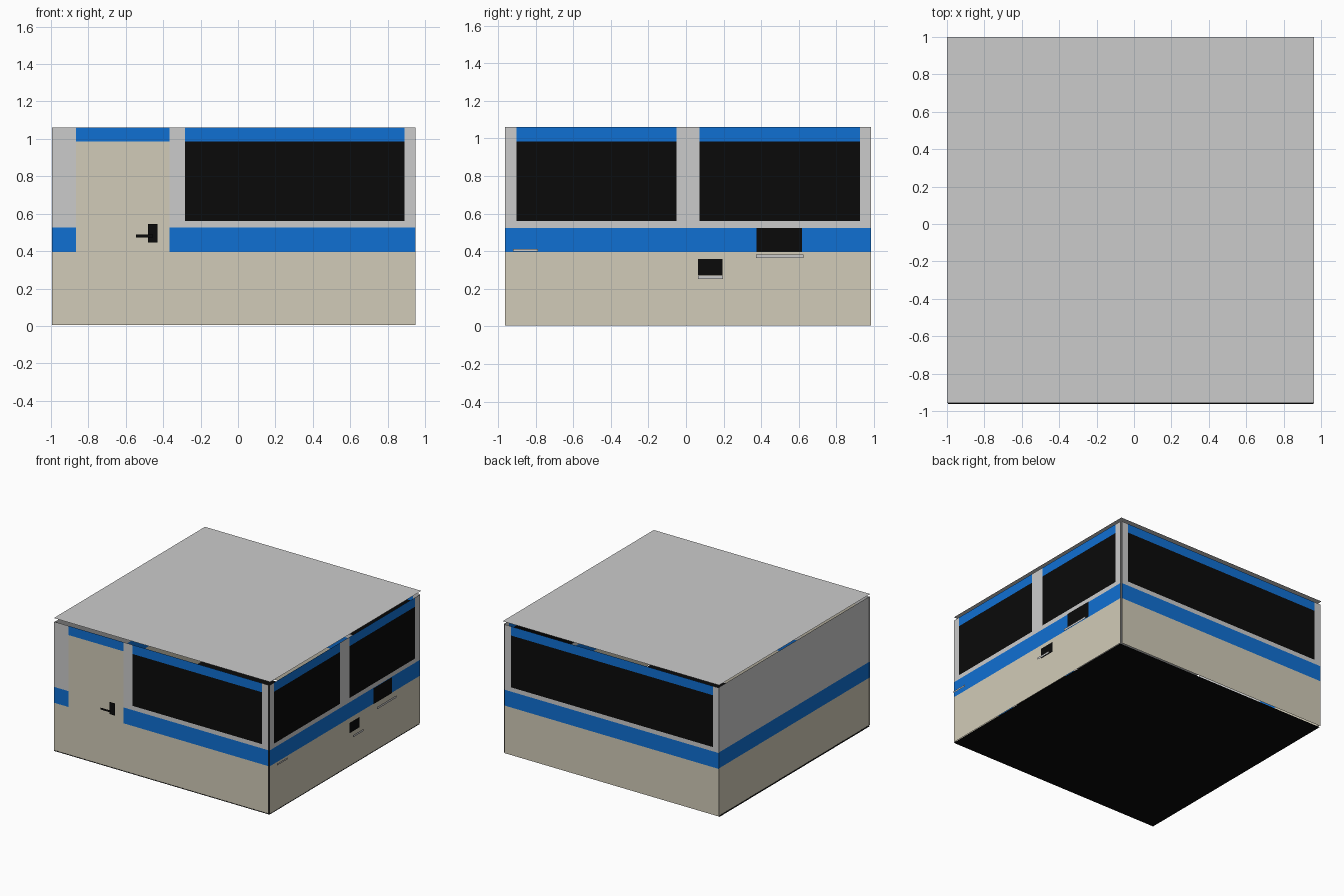
import bpy

if "Cube" in bpy.data.objects:
    bpy.data.objects.remove(bpy.data.objects["Cube"])


def material(name, colour):
    m = bpy.data.materials.new(name)
    m.diffuse_color = (*colour, 1)
    m.use_nodes = True
    m.node_tree.nodes["Principled BSDF"].inputs["Base Color"].default_value = m.diffuse_color
    return m


BEIGE = material("beige", (0.64, 0.60, 0.48))
BLUE = material("blue", (0.005, 0.16, 0.65))
BLACK = material("black", (0.003, 0.003, 0.003))
GREY = None


def quad(name, corners, mat=None):
    mesh = bpy.data.meshes.new(name)
    mesh.from_pydata(corners, [], [(0, 1, 2, 3)])
    ob = bpy.data.objects.new(name, mesh)
    bpy.context.collection.objects.link(ob)
    if mat:
        mesh.materials.append(mat)
    return ob


# Position of each wall sheet: axis across it, its offset, and winding direction
SIDES = {"front": ("x", -0.963, 1), "back": ("x", 0.993, -1),
         "right": ("y", 0.96, 1), "left": ("y", -0.988, -1)}


def panel(side, part, u0, u1, z0, z1, mat=None, out=0.0):
    """Flat sheet on one side of the building, facing outward."""
    axis, d, turn = SIDES[side]
    d += out if d > 0 else -out
    pts = [(u0, z0), (u1, z0), (u1, z1), (u0, z1)][::turn]
    co = [(u, d, z) if axis == "x" else (d, u, z) for u, z in pts]
    return quad(f"{side}_{part}", co, mat)


X0, X1 = -0.995, 0.95
Y0, Y1 = -0.963, 0.984
BAND0, BAND1, SILL, HEAD, TOP = 0.395, 0.525, 0.56, 0.985, 1.06


def strips(side, u0, u1):
    """Blue belt and grey sill running along a wall."""
    panel(side, "belt", u0, u1, BAND0, BAND1, BLUE)
    panel(side, "sill", u0, u1, BAND1, SILL, GREY)


def window(side, u0, u1):
    """Dark glass with a blue strip above it."""
    panel(side, "glass", u0, u1, SILL, HEAD, BLACK)
    panel(side, "fascia", u0, u1, HEAD, TOP, BLUE)


def pillars(side, *spans):
    for u0, u1 in spans:
        panel(side, "pillar", u0, u1, SILL, TOP, GREY)


# Lower walls
for side, a, b in (("front", X0, X1), ("back", X0, X1),
                   ("right", Y0, Y1), ("left", Y0, Y1)):
    panel(side, "lower_wall", a, b, 0.005, BAND0, BEIGE)

# Front: door, window and pillars
D0, D1 = -0.865, -0.365
panel("front", "door", D0, D1, BAND0, HEAD, BEIGE)
panel("front", "door_fascia", D0, D1, HEAD, TOP, BLUE)
strips("front", X0, D0)
strips("front", D1, X1)
pillars("front", (X0, D0), (D1, -0.283), (0.89, X1))
window("front", -0.283, 0.89)
panel("front", "handle_plate", -0.48, -0.43, 0.445, 0.545, BLACK, 0.014)
panel("front", "handle_lever", -0.545, -0.455, 0.473, 0.489, BLACK, 0.037)

# Right: two windows, serving hatches and their trays
strips("right", Y0, Y1)
pillars("right", (Y0, -0.903), (-0.05, 0.073), (0.925, Y1))
window("right", -0.903, -0.05)
window("right", 0.073, 0.925)
panel("right", "large_hatch", 0.375, 0.617, 0.395, 0.525, BLACK, 0.005)
panel("right", "small_hatch", 0.065, 0.195, 0.275, 0.36, BLACK, 0.005)
for u0, u1, z0, z1 in ((0.373, 0.625, 0.364, 0.382), (0.063, 0.198, 0.253, 0.27),
                       (-0.92, -0.787, 0.398, 0.412)):
    panel("right", "tray", u0, u1, z0, z1, GREY, 0.04)

# Back: one wide window
strips("back", X0, X1)
pillars("back", (X0, -0.94), (0.89, X1))
window("back", -0.94, 0.89)

# Left: plain wall
panel("left", "belt", Y0, Y1, BAND0, BAND1, BLUE)
panel("left", "upper_wall", Y0, Y1, BAND1, TOP, GREY)

# Floor and roof sheets
quad("floor", [(X0, Y0, 0), (X0, Y1, 0), (0.96, Y1, 0), (0.96, Y0, 0)], BLACK)
quad("roof", [(-1, -0.958, 1.086), (0.963, -0.958, 1.086),
              (0.963, 1, 1.086), (-1, 1, 1.086)])
